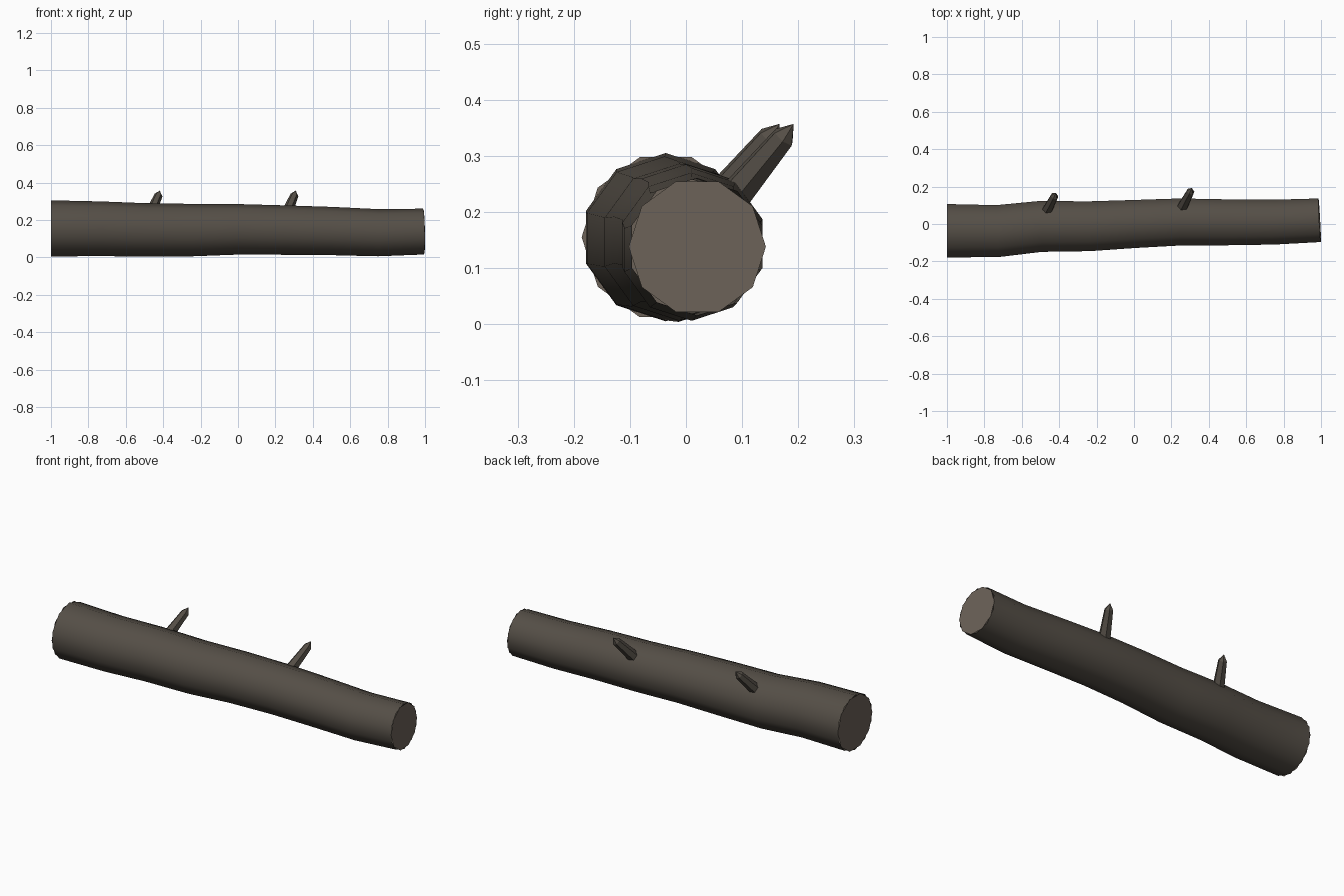
import bpy, bmesh
from math import sin, cos, tau, pi
from mathutils import Vector

if "Cube" in bpy.data.objects:
    bpy.data.objects.remove(bpy.data.objects["Cube"])


def material(name, color):
    m = bpy.data.materials.new(name)
    m.diffuse_color = (*color, 1)
    m.use_nodes = True
    m.node_tree.nodes["Principled BSDF"].inputs["Base Color"].default_value = m.diffuse_color
    return m


bark = material("bark", (0.09, 0.077, 0.062))
wood = material("cut_wood", (0.15, 0.122, 0.098))


def ring_points(centre, tangent, radius, sides, phase):
    # ring perpendicular to the path; phase 0 puts a vertex at the top
    t = tangent.normalized()
    side = Vector((0, 0, 1)).cross(t).normalized()
    up = t.cross(side)
    return [centre + radius * (up * cos(phase + tau * i / sides) +
                               side * sin(phase + tau * i / sides))
            for i in range(sides)]


def build(name, rings, mat, tip=None, smooth=True):
    bm = bmesh.new()
    loops = [[bm.verts.new(p) for p in ring] for ring in rings]
    n = len(loops[0])
    for a, b in zip(loops, loops[1:]):
        for i in range(n):
            j = (i + 1) % n
            bm.faces.new((a[i], b[i], b[j], a[j]))
    if len(loops) == 1:
        bm.faces.new(loops[0])
    if tip is not None:
        v = bm.verts.new(tip)
        for i in range(n):
            bm.faces.new((loops[-1][i], v, loops[-1][(i + 1) % n]))
        bm.faces.new(loops[0])
    bmesh.ops.recalc_face_normals(bm, faces=bm.faces)
    me = bpy.data.meshes.new(name)
    bm.to_mesh(me)
    bm.free()
    me.materials.append(mat)
    for p in me.polygons:
        p.use_smooth = smooth
    ob = bpy.data.objects.new(name, me)
    bpy.context.collection.objects.link(ob)
    return ob


# Trunk: path points (x, y, z, radius)
path = [
    (-0.999, -0.036, 0.155, 0.150),
    (-0.73, -0.038, 0.153, 0.146),
    (-0.50, -0.013, 0.147, 0.143),
    (-0.24, -0.012, 0.146, 0.140),
    (0.00, 0.000, 0.150, 0.135),
    (0.25, 0.011, 0.146, 0.132),
    (0.50, 0.009, 0.141, 0.129),
    (0.75, 0.010, 0.132, 0.126),
    (0.992, 0.020, 0.138, 0.1225),
]
pts = [Vector(p[:3]) for p in path]
last = len(pts) - 1
tangents = [pts[min(i + 1, last)] - pts[max(i - 1, 0)] for i in range(last + 1)]
tangents[0] = Vector((1, 0, 0))
tangents[last] = Vector((1, 0.055, 0.02))
SIDES = 10
build("trunk", [ring_points(pts[i], tangents[i], path[i][3], SIDES, 0)
                for i in range(last + 1)], bark)

# Cut ends: discs turned half a step against the trunk
for name, i, sign in (("cut_end_thick", 0, -1), ("cut_end_thin", last, 1)):
    t = tangents[i].normalized()
    cap = build(name, [ring_points(pts[i] + t * 0.001 * sign, t, path[i][3],
                                   SIDES, pi / SIDES)], wood, smooth=False)
    if cap.data.polygons[0].normal.x * sign < 0:
        cap.data.flip_normals()

# Branch stubs: tapered stalk with a pointed tip
for k, offset in enumerate((Vector((0, 0, 0)), Vector((0.727, 0.025, 0)))):
    root = Vector((-0.465, 0.0715, 0.24)) + offset
    shoulder = Vector((-0.425, 0.149, 0.333)) + offset
    tip = Vector((-0.418, 0.167, 0.357)) + offset
    axis = shoulder - root
    build(f"branch_stub_{k + 1}",
          [ring_points(root - axis * 0.4, axis, 0.033, 6, 0),
           ring_points(shoulder, axis, 0.022, 6, 0)], bark, tip, smooth=False)
